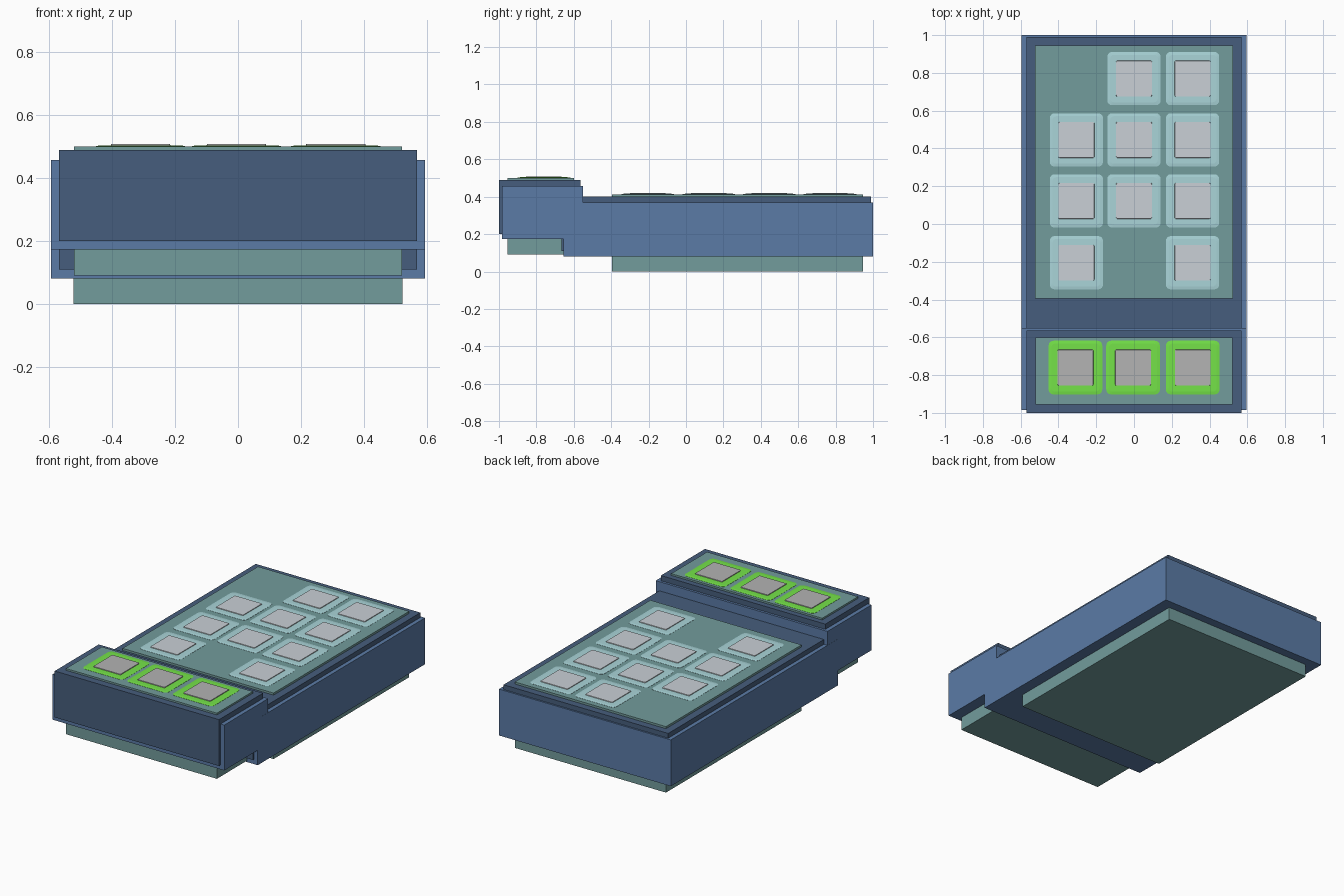
import bpy, bmesh, math

if "Cube" in bpy.data.objects:
    bpy.data.objects.remove(bpy.data.objects["Cube"])


def material(name, rgb):
    m = bpy.data.materials.new(name)
    m.diffuse_color = (*[(c / 255) ** 2.2 for c in rgb], 1)
    m.use_nodes = True
    m.node_tree.nodes["Principled BSDF"].inputs["Base Color"].default_value = m.diffuse_color
    return m


BLUE = material("blue", (91, 122, 165))
NAVY = material("navy", (72, 94, 124))
TEAL = material("teal", (114, 155, 155))
AQUA = material("aqua", (168, 212, 216))
PALE = material("pale grey", (200, 207, 213))
GREEN = material("green", (116, 226, 74))
GREY = material("grey", (178, 178, 178))


def finish(name, bm, mat):
    bmesh.ops.recalc_face_normals(bm, faces=bm.faces)
    me = bpy.data.meshes.new(name)
    bm.to_mesh(me)
    bm.free()
    me.materials.append(mat)
    ob = bpy.data.objects.new(name, me)
    bpy.context.collection.objects.link(ob)
    return ob


def box(name, half_x, y, z, mat):
    bm = bmesh.new()
    bmesh.ops.create_cube(bm, size=1)
    for v in bm.verts:
        v.co = (v.co.x * 2 * half_x,
                y[0] if v.co.y < 0 else y[1],
                z[0] if v.co.z < 0 else z[1])
    return finish(name, bm, mat)


def rounded_pad(name, x, y, levels, mat, steps=4):
    """Loft of rounded squares; levels are (half size, corner radius, z)."""
    bm = bmesh.new()
    rings = []
    for half, r, z in levels:
        ring = []
        for q in range(4):
            mid = math.pi / 4 + q * math.pi / 2
            cx = math.copysign(half - r, math.cos(mid))
            cy = math.copysign(half - r, math.sin(mid))
            for i in range(steps + 1):
                a = (q + i / steps) * math.pi / 2
                ring.append(bm.verts.new((x + cx + r * math.cos(a),
                                          y + cy + r * math.sin(a), z)))
        rings.append(ring)
    n = len(rings[0])
    for lo, hi in zip(rings, rings[1:]):
        for i in range(n):
            j = (i + 1) % n
            bm.faces.new((lo[i], lo[j], hi[j], hi[i]))
    bm.faces.new(rings[0])
    bm.faces.new(rings[-1])
    return finish(name, bm, mat)


def key(name, x, y, z, half, rim_mat, cap_mat):
    rounded_pad(name + "_rim", x, y, [(half, .025, z - .01), (half, .025, z + .001),
                                      (half - .015, .02, z + .003)], rim_mat)
    rounded_pad(name + "_cap", x, y, [(.096, .006, z - .005), (.094, .006, z + .007)], cap_mat)


# Main body: outer shell, inner core and the plate through it
box("main_shell", .595, (-.655, 1.0), (.08, .37), BLUE)
box("main_core", .57, (-.665, .99), (.11, .40), NAVY)
box("main_plate", .523, (-.395, .945), (0, .413), TEAL)

# Raised front block, same layering
box("front_shell", .5945, (-.985, -.55), (.173, .457), BLUE)
box("front_core", .569, (-1.0, -.565), (.20, .49), NAVY)
box("front_plate", .5225, (-.955, -.6), (.09, .501), TEAL)

# Main keypad with two empty positions
columns = (-.305, 0, .31)
for row, y in enumerate((.77, .445, .122, -.205)):
    for col, x in enumerate(columns):
        if (row, col) not in ((0, 0), (3, 1)):
            key(f"main_key_{row}_{col}", x, y, .413, .141, AQUA, PALE)

# Front row of green keys
for col, x in enumerate((-.31, -.005, .311)):
    key(f"front_key_{col}", x, -.76, .501, .142, GREEN, GREY)
